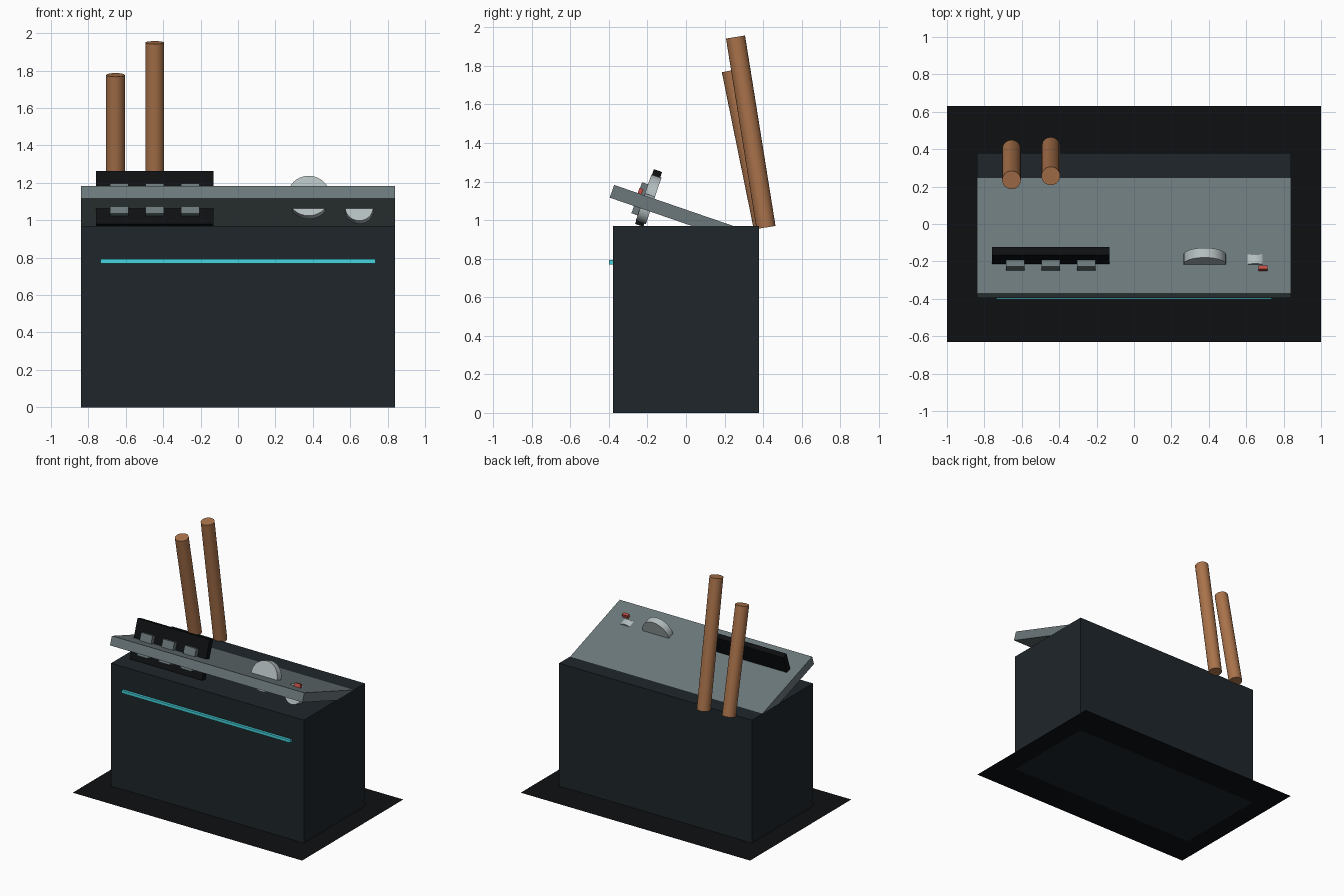
import bpy
from math import radians
from mathutils import Vector

cube = bpy.data.objects.get("Cube")
if cube:
    bpy.data.objects.remove(cube, do_unlink=True)

TILT = radians(-19)


def material(name, r, g, b):
    mat = bpy.data.materials.new(name)
    mat.use_nodes = True
    mat.diffuse_color = (r, g, b, 1)
    mat.node_tree.nodes["Principled BSDF"].inputs["Base Color"].default_value = (r, g, b, 1)
    return mat


charcoal = material("charcoal", 0.013, 0.019, 0.023)
black = material("black", 0.004, 0.005, 0.006)
grey = material("grey", 0.15, 0.19, 0.2)
silver = material("silver", 0.46, 0.52, 0.53)
wood = material("wood", 0.4, 0.17, 0.07)
cyan = material("cyan", 0.06, 0.66, 0.73)
red = material("red", 0.55, 0.08, 0.06)


def finish(name, mat):
    obj = bpy.context.object
    obj.name = name
    obj.data.materials.append(mat)
    return obj


def box(name, centre, size, mat, tilt=0):
    bpy.ops.mesh.primitive_cube_add(size=1, location=centre, rotation=(tilt, 0, 0))
    bpy.context.object.scale = size
    bpy.ops.object.transform_apply(location=False, rotation=False, scale=True)
    return finish(name, mat)


def rod(name, start, end, radius, mat):
    start, end = Vector(start), Vector(end)
    axis = end - start
    bpy.ops.mesh.primitive_cylinder_add(
        vertices=24, radius=radius, depth=axis.length, location=(start + end) / 2,
        rotation=axis.to_track_quat("Z", "Y").to_euler())
    bpy.ops.object.shade_smooth_by_angle()
    return finish(name, mat)


def dial(name, centre, radius, thickness):
    bpy.ops.mesh.primitive_cylinder_add(
        vertices=32, radius=radius, depth=thickness, location=centre,
        rotation=(radians(90) + TILT, 0, 0))
    bpy.ops.object.shade_smooth_by_angle()
    return finish(name, silver)


# Floor mat, cabinet and glowing front strip
bpy.ops.mesh.primitive_plane_add(size=1, location=(0, 0, 0.002))
bpy.context.object.scale = (2, 1.26, 1)
bpy.ops.object.transform_apply(location=False, rotation=False, scale=True)
finish("floor_mat", black)
box("cabinet", (0, 0, 0.485), (1.68, 0.76, 0.97), charcoal)
box("light_strip", (0, -0.385, 0.781), (1.47, 0.03, 0.022), cyan)

# Sloping control panel
box("control_panel", (0, -0.025, 1.026), (1.678, 0.76, 0.07), grey, TILT)

# Display with a row of buttons
box("display", (-0.445, -0.194, 1.115), (0.63, 0.045, 0.3), black, TILT)
for i in range(3):
    box(f"button_{i + 1}", (-0.635 + 0.19 * i, -0.232, 1.108), (0.1, 0.05, 0.17), grey, TILT)

# Dials and indicator
dial("large_dial", (0.378, -0.19, 1.122), 0.113, 0.055)
dial("small_dial", (0.648, -0.21, 1.06), 0.075, 0.055)
box("indicator", (0.69, -0.237, 1.147), (0.05, 0.022, 0.035), red, TILT)

# Leaning wooden rods at the back
rod("short_rod", (-0.655, 0.4, 0.965), (-0.655, 0.235, 1.777), 0.05, wood)
rod("tall_rod", (-0.445, 0.415, 0.962), (-0.445, 0.257, 1.95), 0.05, wood)
